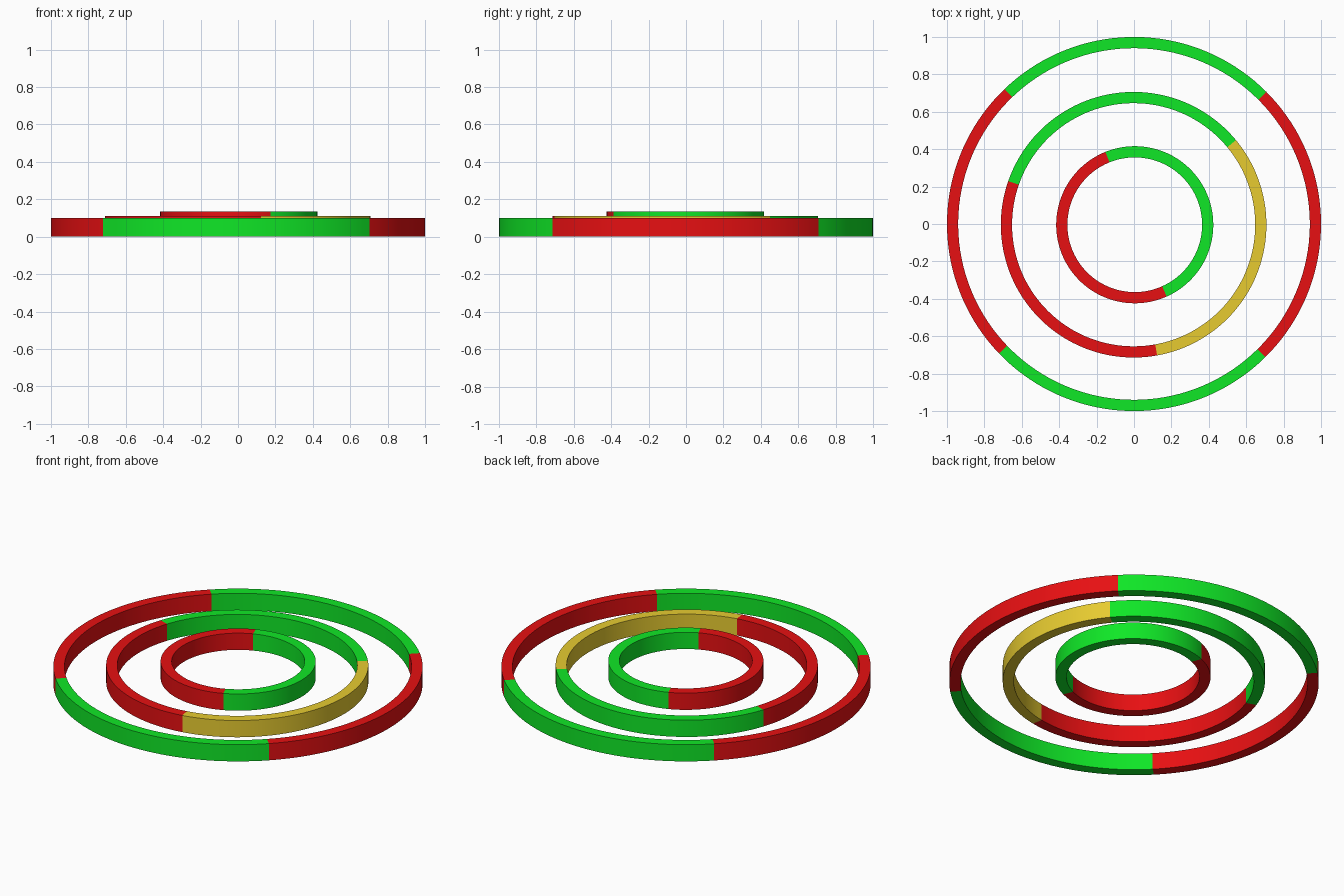
import bpy, bmesh
from math import cos, sin, radians, ceil

if "Cube" in bpy.data.objects:
    bpy.data.objects.remove(bpy.data.objects["Cube"])

COLOURS = {
    "red": (0.8, 0.005, 0.006, 1),
    "green": (0.005, 0.8, 0.02, 1),
    "yellow": (0.8, 0.6, 0.03, 1),
}
mats = {}
for name, rgba in COLOURS.items():
    mats[name] = bpy.data.materials.new(name)
    mats[name].diffuse_color = rgba

WIDTH, HEIGHT, STEP = 0.06, 0.10, 2.5


def arc(name, centre, radius, base, start, end, colour):
    """Rectangular section swept around z from start to end degrees."""
    cx, cy = centre
    n = ceil((end - start) / STEP)
    section = [(radius - WIDTH, base), (radius, base),
               (radius, base + HEIGHT), (radius - WIDTH, base + HEIGHT)]
    bm = bmesh.new()
    loops = []
    for i in range(n + 1):
        a = radians(start + (end - start) * i / n)
        loops.append([bm.verts.new((cx + r * cos(a), cy + r * sin(a), z)) for r, z in section])
    for p, q in zip(loops, loops[1:]):
        for j in range(4):
            k = (j + 1) % 4
            bm.faces.new((p[j], p[k], q[k], q[j]))
    bm.faces.new(loops[0])
    bm.faces.new(loops[-1][::-1])
    bmesh.ops.recalc_face_normals(bm, faces=bm.faces)
    mesh = bpy.data.meshes.new(name)
    bm.to_mesh(mesh)
    bm.free()
    mesh.materials.append(mats[colour])
    ob = bpy.data.objects.new(name, mesh)
    bpy.context.collection.objects.link(ob)
    bpy.context.view_layer.objects.active = ob
    ob.select_set(True)
    bpy.ops.object.shade_smooth_by_angle(angle=radians(30))
    ob.select_set(False)


# ring name, centre, outer radius, base height, (start angle, colour) of each arc
RINGS = [
    ("outer_ring", (0, 0), 1.0, 0.0,
     [(-45.4, "red"), (45.0, "green"), (133.8, "red"), (223.8, "green")]),
    ("middle_ring", (-0.002, -0.004), 0.71, 0.01,
     [(-79.8, "yellow"), (39.6, "green"), (160.8, "red")]),
    ("inner_ring", (0.004, -0.004), 0.42, 0.035,
     [(-66.0, "green"), (112.0, "red")]),
]
for ring, centre, radius, base, parts in RINGS:
    ends = [a for a, _ in parts[1:]] + [parts[0][0] + 360]
    for i, ((start, colour), end) in enumerate(zip(parts, ends), 1):
        arc(f"{ring}_arc_{i}", centre, radius, base, start, end, colour)

for m in bpy.data.materials:
    if m.users and not m.is_grease_pencil:
        m.use_nodes = True
        m.node_tree.nodes["Principled BSDF"].inputs["Base Color"].default_value = m.diffuse_color
